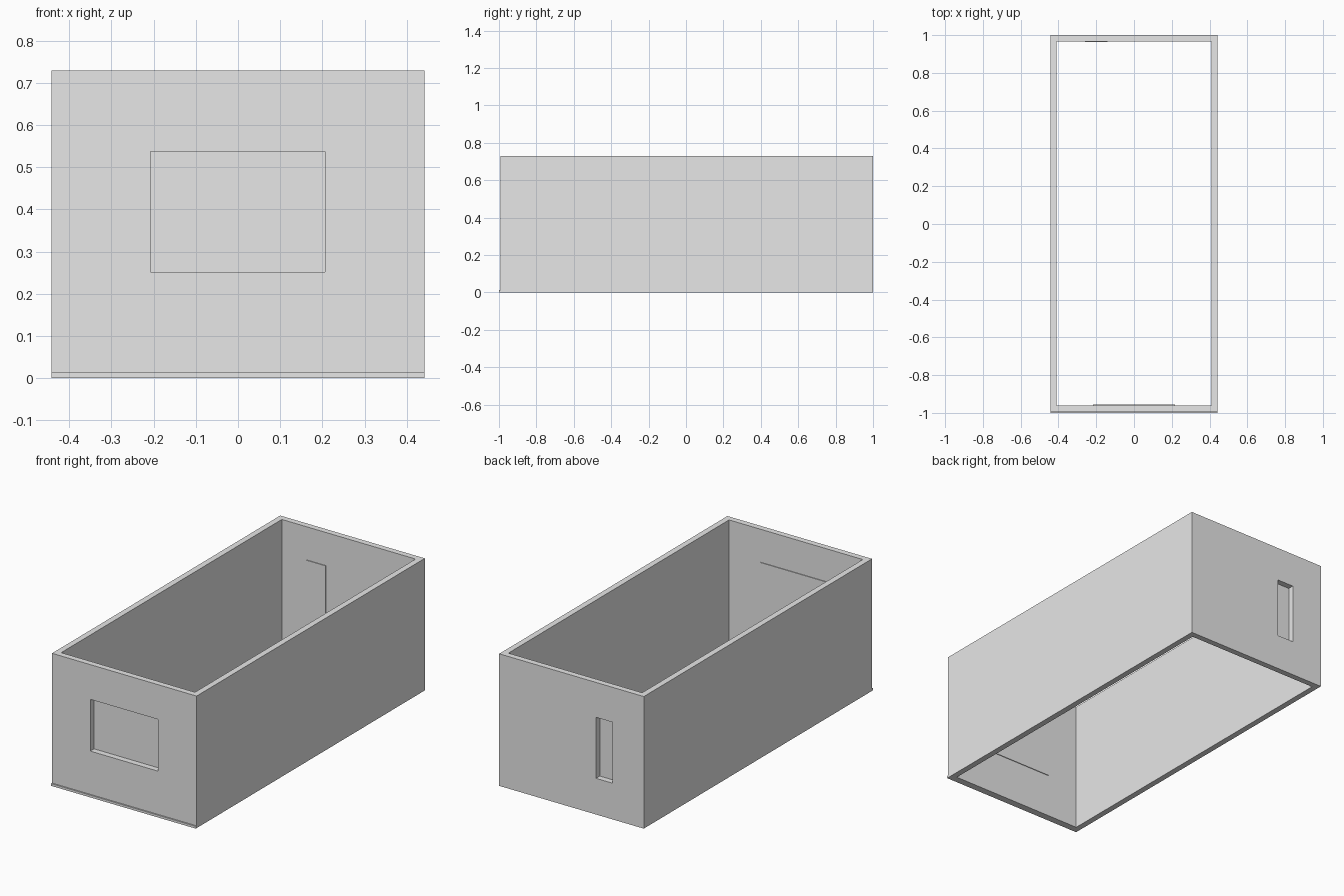
import bpy
import bmesh

old = bpy.data.objects.get("Cube")
if old:
    bpy.data.objects.remove(old, do_unlink=True)

grey = bpy.data.materials.new("light_grey")
grey.use_nodes = True
grey.diffuse_color = (0.8, 0.8, 0.8, 1)
grey.node_tree.nodes["Principled BSDF"].inputs["Base Color"].default_value = (0.8, 0.8, 0.8, 1)

W, H = 0.442, 0.73          # half width, height
FRONT, BACK = -0.993, 1.0   # outer faces of the end walls
T = 0.033                   # wall thickness
PANE = 0.004                # pane thickness


def box(name, x, y, z):
    """Box spanning the given (low, high) ranges."""
    bm = bmesh.new()
    bmesh.ops.create_cube(bm, size=1)
    for v in bm.verts:
        v.co = [r[0] if c < 0 else r[1] for c, r in zip(v.co, (x, y, z))]
    mesh = bpy.data.meshes.new(name)
    bm.to_mesh(mesh)
    bm.free()
    mesh.materials.append(grey)
    obj = bpy.data.objects.new(name, mesh)
    bpy.context.collection.objects.link(obj)
    return obj


def cut(target, name, x, y, z):
    """Subtract a hidden box from the target."""
    cutter = box(name, x, y, z)
    cutter.hide_render = True
    cutter.hide_set(True)
    cutter.display_type = 'WIRE'
    mod = target.modifiers.new(name, 'BOOLEAN')
    mod.operation = 'DIFFERENCE'
    mod.solver = 'EXACT'
    mod.object = cutter
    bpy.context.view_layer.objects.active = target
    bpy.ops.object.modifier_apply(modifier=name)
    bpy.data.objects.remove(cutter, do_unlink=True)


# Walls, open at top and bottom
walls = box("walls", (-W, W), (FRONT, BACK), (0, H))
cut(walls, "room_cutter", (T - W, W - T), (FRONT + T, BACK - T), (-0.1, H + 0.1))

# Window openings, each closed by a thin pane on the inner wall face
inner_front, inner_back = FRONT + T, BACK - T
openings = [
    ("front_window", (-0.208, 0.206), (0.252, 0.538), (FRONT - 0.1, inner_front + 0.05),
     (inner_front, inner_front + PANE)),
    ("back_window", (-0.25, -0.15), (0.20, 0.537), (inner_back - 0.05, BACK + 0.1),
     (inner_back - PANE, inner_back)),
]
M = 0.01  # pane overlap around the opening
for name, x, z, y_cut, y_pane in openings:
    cut(walls, name + "_cutter", x, y_cut, z)
    box(name + "_pane", (x[0] - M, x[1] + M), y_pane, (z[0] - M, z[1] + M))

# Low ledge along the foot of the front wall
box("front_ledge", (-W, W), (-1.0, FRONT), (0, 0.013))
